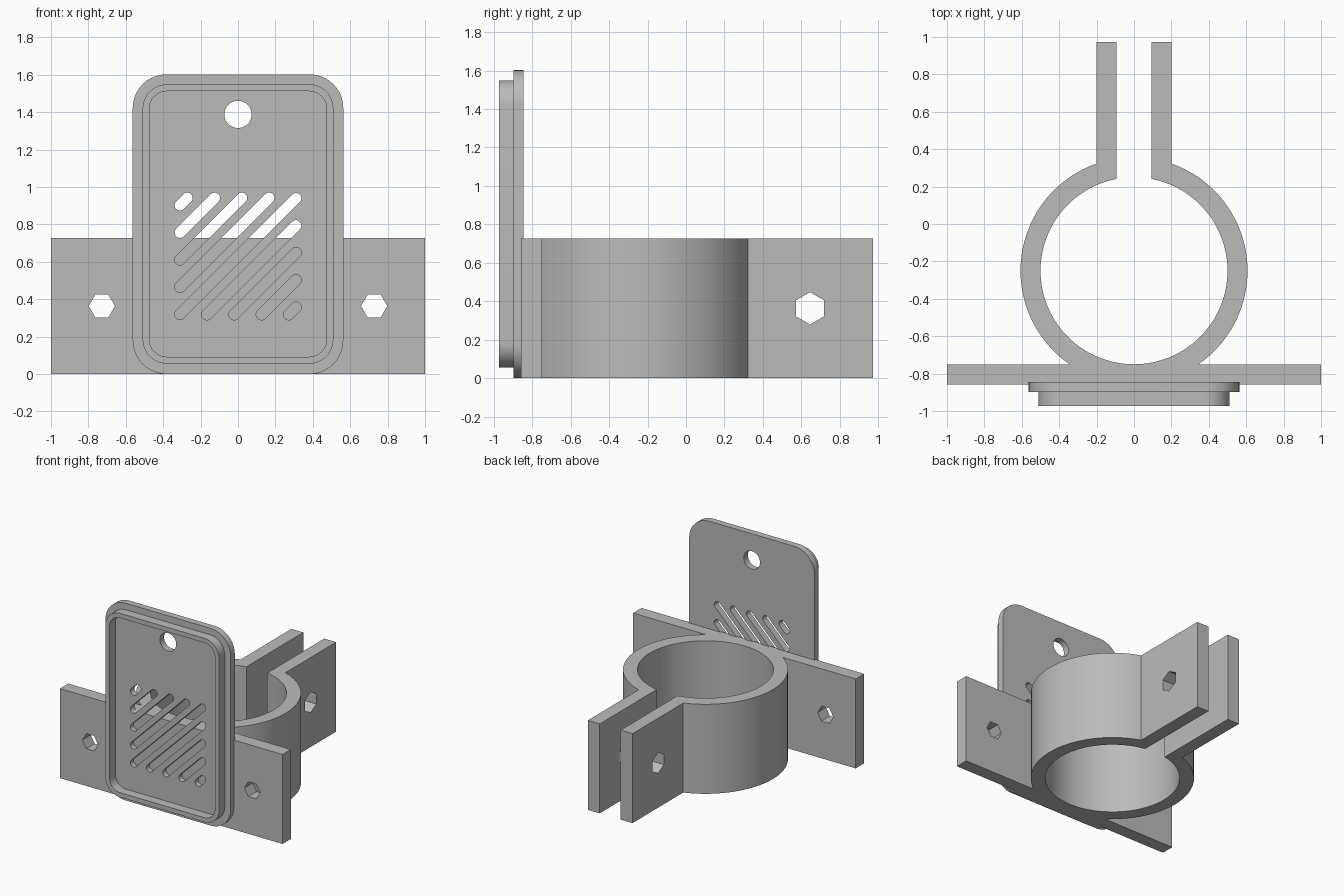
import bpy
import bmesh
from math import pi, cos, sin, sqrt, asin, acos, radians
from mathutils import Matrix

cube = bpy.data.objects.get("Cube")
if cube:
    bpy.data.objects.remove(cube, do_unlink=True)

# One plain grey for the whole bracket
grey = bpy.data.materials.new("grey plastic")
grey.use_nodes = True
grey.diffuse_color = (0.5, 0.5, 0.5, 1)
grey.node_tree.nodes["Principled BSDF"].inputs["Base Color"].default_value = (0.5, 0.5, 0.5, 1)


def arc(cx, cy, r, start, end, steps):
    return [(cx + r * cos(start + (end - start) * i / steps),
             cy + r * sin(start + (end - start) * i / steps)) for i in range(steps + 1)]


def rounded_rect(half, low, high, r):
    """Rounded rectangle centred on x = 0."""
    corners = [(half - r, high - r), (r - half, high - r), (r - half, low + r), (half - r, low + r)]
    points = []
    for i, (x, y) in enumerate(corners):
        points += arc(x, y, r, i * pi / 2, (i + 1) * pi / 2, 10)
    return points


def slab(name, loops, low, high, axes=Matrix()):
    """Fill the loops (outline first, then holes) and extrude from low to high."""
    curve = bpy.data.curves.new(name, "CURVE")
    curve.dimensions = "2D"
    curve.fill_mode = "BOTH"
    curve.extrude = (high - low) / 2
    for points in loops:
        spline = curve.splines.new("POLY")
        spline.points.add(len(points) - 1)
        for point, (x, y) in zip(spline.points, points):
            point.co = (x, y, 0, 1)
        spline.use_cyclic_u = True
    source = bpy.data.objects.new(name + " outline", curve)
    bpy.context.collection.objects.link(source)
    mesh = bpy.data.meshes.new_from_object(
        source.evaluated_get(bpy.context.evaluated_depsgraph_get()))
    bpy.data.objects.remove(source, do_unlink=True)
    bpy.data.curves.remove(curve)
    bm = bmesh.new()
    bm.from_mesh(mesh)
    bmesh.ops.remove_doubles(bm, verts=bm.verts, dist=0.0001)
    bmesh.ops.transform(bm, verts=bm.verts,
                        matrix=axes @ Matrix.Translation((0, 0, (low + high) / 2)))
    bmesh.ops.recalc_face_normals(bm, faces=bm.faces)
    bmesh.ops.dissolve_limit(bm, angle_limit=0.001, verts=bm.verts, edges=bm.edges)
    bm.to_mesh(mesh)
    bm.free()
    mesh.name = name
    mesh.materials.clear()
    mesh.materials.append(grey)
    obj = bpy.data.objects.new(name, mesh)
    bpy.context.collection.objects.link(obj)
    return obj


def select_only(obj):
    bpy.ops.object.select_all(action="DESELECT")
    obj.select_set(True)
    bpy.context.view_layer.objects.active = obj


def cut_hex(target, location, radius, length, axes):
    """Cut a hexagonal bolt hole through the target."""
    hexagon = [(radius * cos(i * pi / 3), radius * sin(i * pi / 3)) for i in range(6)]
    cutter = slab("bolt_cutter", [hexagon], -length / 2, length / 2,
                  Matrix.Translation(location) @ axes)
    cutter.hide_render = True
    select_only(target)
    mod = target.modifiers.new("bolt hole", "BOOLEAN")
    mod.operation = "DIFFERENCE"
    mod.solver = "EXACT"
    mod.object = cutter
    bpy.ops.object.modifier_apply(modifier=mod.name)
    bpy.data.objects.remove(cutter, do_unlink=True)


# Clamp: ring, two ears and mounting wings in one profile
HEIGHT, MID_Y = 0.727, -0.25
OUTER, INNER = 0.607, 0.5
EAR_OUT, EAR_IN, EAR_END = 0.201, 0.094, 0.973
WING_BACK, WING_FRONT = -0.75, -0.857
low_angle = asin((WING_BACK - MID_Y) / OUTER)
right = [(1, WING_FRONT), (1, WING_BACK)]
right += arc(0, MID_Y, OUTER, low_angle, acos(EAR_OUT / OUTER), 32)
right += [(EAR_OUT, EAR_END), (EAR_IN, EAR_END)]
gap = acos(EAR_IN / INNER)
bore = arc(0, MID_Y, INNER, gap, -pi - gap, 80)
left = [(-x, y) for x, y in reversed(right)]
clamp = slab("clamp", [right + bore + left], 0, HEIGHT)

# Bolt holes in the wings and ears
upright = Matrix.Rotation(pi / 2, 4, "X")
sideways = Matrix.Rotation(pi / 2, 4, "Y")
for side in (-1, 1):
    cut_hex(clamp, (side * 0.728, -0.8, HEIGHT / 2), 0.07, 0.3, upright)
    cut_hex(clamp, (side * 0.147, 0.645, HEIGHT / 2), 0.084, 0.2, sideways)

# Diagonal vent slots, clipped to a rectangle
SLOT_R, HALF, BOTTOM, TOP = 0.029, 0.31, 0.318, 0.941
slots = []
for k in range(9):
    offset = 1.212 - 0.1457 * k
    x0, x1 = max(-HALF, BOTTOM - offset), min(HALF, TOP - offset)
    slots.append(arc(x0, x0 + offset, SLOT_R, radians(135), radians(315), 10)
                 + arc(x1, x1 + offset, SLOT_R, radians(-45), radians(135), 10))

# Front panel with a round hole, and its raised rim
hole = arc(0, 1.388, 0.073, 0, 2 * pi, 40)[:-1]
panel = slab("front_panel", [rounded_rect(0.563, 0, 1.602, 0.18), hole] + slots,
             0.845, 0.898, upright)
rim = slab("panel_rim", [rounded_rect(0.51, 0.055, 1.549, 0.13),
                         rounded_rect(0.474, 0.092, 1.512, 0.094)], 0.898, 0.973, upright)

for part in (clamp, panel, rim):
    select_only(part)
    bpy.ops.object.shade_smooth_by_angle(angle=radians(30))
